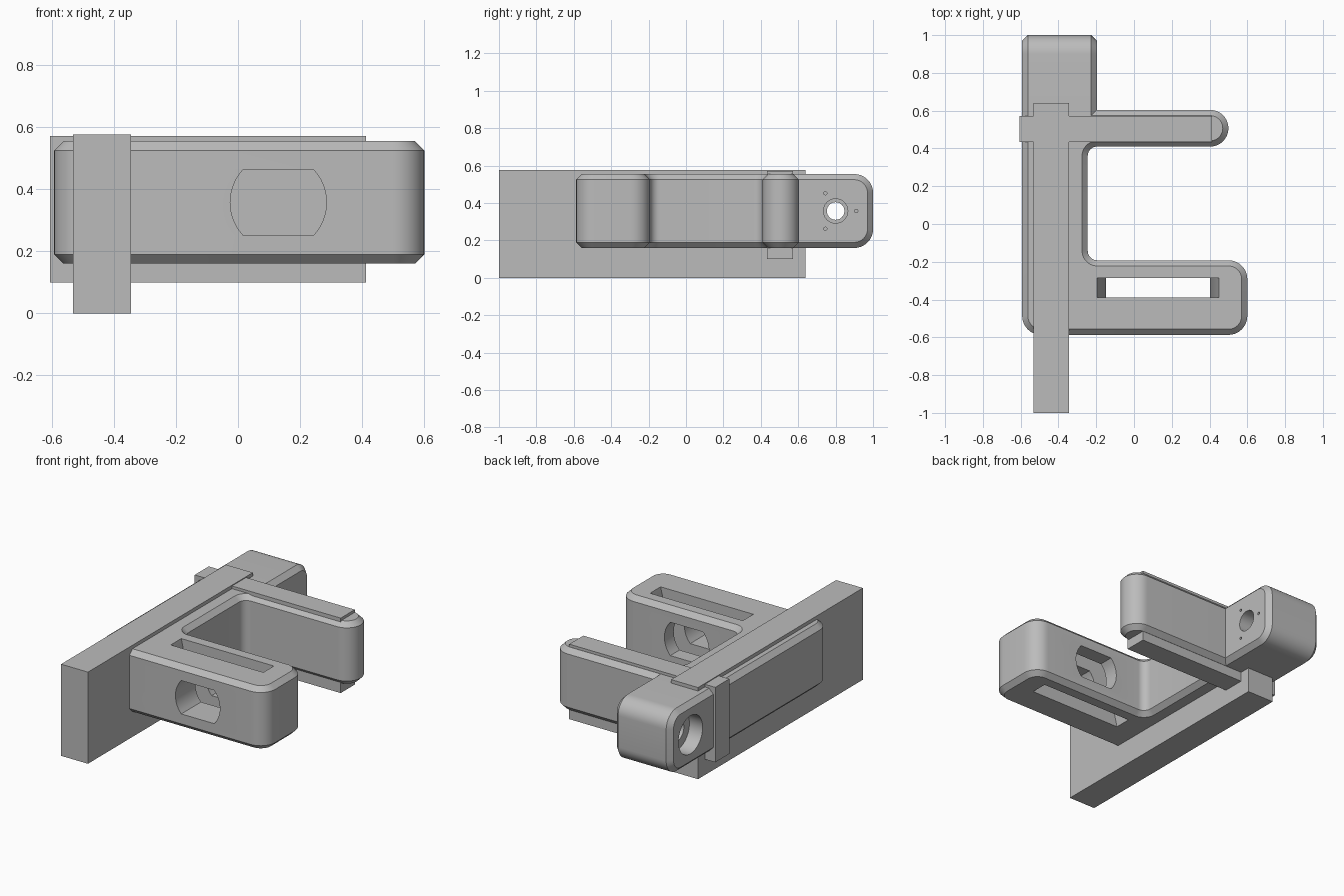
import bpy, bmesh
from math import sin, cos, pi, asin
from mathutils import Vector

cube = bpy.data.objects.get("Cube")
if cube:
    bpy.data.objects.remove(cube, do_unlink=True)

grey = bpy.data.materials.new("plain grey")
grey.use_nodes = True
COLOR = (0.5, 0.5, 0.5, 1)
grey.diffuse_color = COLOR
grey.node_tree.nodes["Principled BSDF"].inputs["Base Color"].default_value = COLOR


def rounded(corners, inset=0.0, seg=10):
    """Outline of an anticlockwise polygon (x, y, radius), offset inwards."""
    pts = []
    n = len(corners)
    for i, (x, y, r) in enumerate(corners):
        p = Vector((x, y))
        a = (p - Vector(corners[i - 1][:2])).normalized()
        b = (Vector(corners[(i + 1) % n][:2]) - p).normalized()
        turn = 1 if a.x * b.y - a.y * b.x > 0 else -1
        na, nb = Vector((-a.y, a.x)), Vector((-b.y, b.x))
        p = p + (na + nb) * inset
        if r == 0:
            pts.append(p)
            continue
        rad = r - turn * inset
        centre = p + (na + nb) * rad * turn
        for k in range(seg + 1):
            t = k / seg * pi / 2
            pts.append(centre - turn * rad * (na * cos(t) + nb * sin(t)))
    return pts


def loft(name, rings):
    """Skin a stack of equal rings and cap both ends."""
    bm = bmesh.new()
    rows = [[bm.verts.new(p) for p in ring] for ring in rings]
    n = len(rows[0])
    for lo, hi in zip(rows, rows[1:]):
        for i in range(n):
            j = (i + 1) % n
            bm.faces.new((lo[i], lo[j], hi[j], hi[i]))
    bm.faces.new(rows[0][::-1])
    bm.faces.new(rows[-1])
    bmesh.ops.recalc_face_normals(bm, faces=bm.faces)
    mesh = bpy.data.meshes.new(name)
    bm.to_mesh(mesh)
    bm.free()
    mesh.materials.append(grey)
    ob = bpy.data.objects.new(name, mesh)
    bpy.context.collection.objects.link(ob)
    return ob


def place(axis, u, v, w):
    return {"x": (w, u, v), "y": (u, w, v), "z": (u, v, w)}[axis]


def chamfered(name, corners, axis, lo, hi, c):
    """Rounded outline extruded along an axis with chamfered rims."""
    levels = ((lo, c), (lo + c, 0), (hi - c, 0), (hi, c))
    return loft(name, [[place(axis, p.x, p.y, w) for p in rounded(corners, inset)]
                       for w, inset in levels])


def box(name, x0, x1, y0, y1, z0, z1):
    return loft(name, [[(x0, y0, z), (x1, y0, z), (x1, y1, z), (x0, y1, z)] for z in (z0, z1)])


def turned(name, profile, y, z, sides=40):
    """Solid of revolution about an x-parallel axis."""
    return loft(name, [[(x, y + r * cos(2 * pi * k / sides), z + r * sin(2 * pi * k / sides))
                        for k in range(sides)] for x, r in profile])


def cut(target, cutter):
    cutter.hide_render = True
    mod = target.modifiers.new("cut", "BOOLEAN")
    mod.operation, mod.solver, mod.object = "DIFFERENCE", "EXACT", cutter
    bpy.context.view_layer.objects.active = target
    bpy.ops.object.modifier_apply(modifier=mod.name)
    bpy.data.objects.remove(cutter, do_unlink=True)


Z0, Z1, CH = 0.16, 0.555, 0.03
MID = (Z0 + Z1) / 2
LEFT = -0.592

# C-shaped bracket with a wide front arm and a narrow back arm
frame = chamfered("bracket_frame", [
    (LEFT, -0.587, 0.1), (0.6, -0.587, 0.1), (0.6, -0.192, 0.1), (-0.245, -0.192, 0.05),
    (-0.245, 0.41, 0.05), (0.5, 0.41, 0.097), (0.5, 0.604, 0.097), (LEFT, 0.604, 0)],
    "z", Z0, Z1, CH)

# Vertical slot in the front arm, waisted at mid height
slot = loft("slot_cutter", [
    [(0.127 - h, -0.39, z), (0.127 + h, -0.39, z), (0.127 + h, -0.285, z), (0.127 - h, -0.285, z)]
    for z, h in ((Z0 - 0.05, 0.335), (MID, 0.275), (Z1 + 0.05, 0.335))])
cut(frame, slot)

# Flat-sided round window through the front arm
R, FLAT = 0.155, 0.105
half = asin(FLAT / R)
arc = [half * (k / 6 - 1) for k in range(13)]
outline = [(0.13 + R * cos(a + s), MID + R * sin(a + s)) for s in (0, pi) for a in arc]
cut(frame, loft("window_cutter", [[(u, y, v) for u, v in outline] for y in (-0.7, -0.1)]))

# Rounded lug at the back
lug = chamfered("back_lug", [
    (0.5, Z0, 0), (1.0, Z0, 0.1), (1.0, Z1, 0.1), (0.5, Z1, 0)], "x", LEFT, -0.197, CH)

# Stepped bore with a wide outer recess, and three blind screw holes
cut(lug, turned("bore_cutter", [
    (-0.7, 0.12), (-0.5, 0.12), (-0.5, 0.065), (-0.38, 0.065),
    (-0.38, 0.047), (-0.3, 0.047), (-0.3, 0.065), (-0.1, 0.065)], 0.8, MID))
for k in range(3):
    a = 2 * pi * k / 3
    cut(lug, turned("screw_cutter", [(-0.3, 0.009), (-0.1, 0.009)],
                    0.8 + 0.11 * cos(a), MID + 0.11 * sin(a), 12))

# Crossed flat bars running through the bracket
long_bar = box("long_bar", -0.532, -0.345, -1.0, 0.64, 0.0, 0.577)
cross_bar = box("cross_bar", -0.605, 0.412, 0.433, 0.573, 0.1, 0.572)

for ob in (frame, lug):
    bpy.ops.object.select_all(action="DESELECT")
    ob.select_set(True)
    bpy.context.view_layer.objects.active = ob
    bpy.ops.object.shade_smooth_by_angle(angle=0.5)
